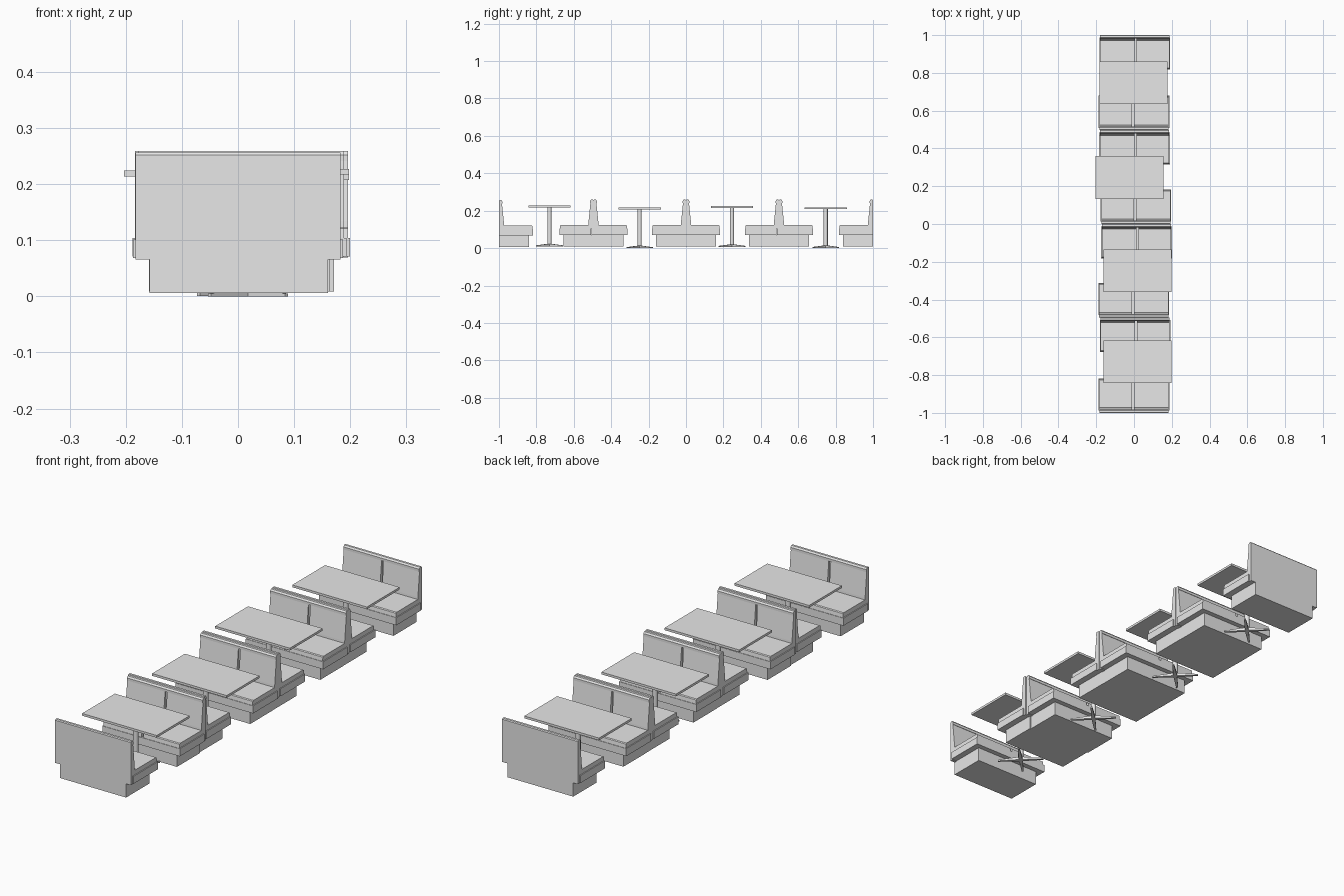
import bpy, bmesh, math
from mathutils import Matrix, Vector

if "Cube" in bpy.data.objects:
    bpy.data.objects.remove(bpy.data.objects["Cube"])

grey = bpy.data.materials.new("plain_grey")
grey.use_nodes = True
grey.diffuse_color = (0.8, 0.8, 0.8, 1)
grey.node_tree.nodes["Principled BSDF"].inputs["Base Color"].default_value = (0.8, 0.8, 0.8, 1)


def finish(name, bm, place):
    """Turn a bmesh into a placed object."""
    bmesh.ops.recalc_face_normals(bm, faces=bm.faces)
    mesh = bpy.data.meshes.new(name)
    bm.to_mesh(mesh)
    bm.free()
    mesh.materials.append(grey)
    obj = bpy.data.objects.new(name, mesh)
    obj.matrix_world = place
    bpy.context.collection.objects.link(obj)
    return obj


def prism(name, profile, x0, x1, place):
    """Extrude a (y, z) profile from x0 to x1."""
    bm = bmesh.new()
    face = bm.faces.new([bm.verts.new((x0, y, z)) for y, z in profile])
    new = bmesh.ops.extrude_face_region(bm, geom=[face])["geom"]
    bmesh.ops.translate(bm, vec=(x1 - x0, 0, 0),
                        verts=[v for v in new if isinstance(v, bmesh.types.BMVert)])
    return finish(name, bm, place)


def box(name, x0, x1, y0, y1, z0, z1, place):
    return prism(name, [(y0, z0), (y1, z0), (y1, z1), (y0, z1)], x0, x1, place)


def bench(label, x, y, z, turned):
    """Single bench, back at y = 0 and seat towards +y before turning."""
    place = Matrix.Translation((x, y, z)) @ Matrix.Rotation(math.pi * turned, 4, "Z")
    half, seam, gap = 0.183, -0.005, 0.005
    box(label + "_plinth", -0.158, 0.16, 0, 0.16, 0, 0.062, place)
    box(label + "_seat_frame", -0.187, 0.187, 0.012, 0.182, 0.062, 0.095, place)
    box(label + "_back_board", -half, half, 0, 0.011, 0.06, 0.24, place)
    # rounded rail along the top of the back
    prism(label + "_top_rail", [(0, 0.232), (0.018, 0.232), (0.018, 0.243),
                                (0.013, 0.25), (0.003, 0.25), (0, 0.246)], -half, half, place)
    # paired seat and back cushions with a seam between
    for side, x0, x1 in (("right", -half, seam - gap), ("left", seam + gap, half)):
        prism(f"{label}_{side}_seat_cushion", [(0.011, 0.095), (0.18, 0.095), (0.178, 0.112),
                                               (0.174, 0.115), (0.011, 0.115)], x0, x1, place)
        prism(f"{label}_{side}_back_cushion", [(0.011, 0.095), (0.029, 0.095), (0.027, 0.125),
                                               (0.016, 0.232), (0.011, 0.232)], x0, x1, place)


def table(label, x, y, z):
    place = Matrix.Translation((x, y, z))
    box(label + "_top", -0.18, 0.18, -0.113, 0.113, 0.207, 0.217, place)
    # round post
    bm = bmesh.new()
    bmesh.ops.create_cone(bm, cap_ends=True, segments=16, radius1=0.011, radius2=0.011,
                          depth=0.2, matrix=Matrix.Translation((0, 0, 0.108)))
    post = finish(label + "_post", bm, place)
    for poly in post.data.polygons:
        poly.use_smooth = len(poly.vertices) == 4
    # four tapered feet in a diagonal cross
    for i in range(4):
        bm = bmesh.new()
        bmesh.ops.create_cube(bm, size=1)
        for v in bm.verts:
            tip = v.co.x > 0
            v.co = Vector((0.097 if tip else 0, v.co.y * (0.008 if tip else 0.016),
                           0 if v.co.z < 0 else (0.005 if tip else 0.014)))
        turn = Matrix.Rotation(math.radians(45 + 90 * i), 4, "Z")
        finish(f"{label}_foot_{i + 1}", bm, place @ turn)


# Benches: x, y, z, turned towards the front
rows = [(0, -1, 0.006, 0), (0.006, -0.495, 0.009, 1), (-0.001, -0.495, 0.009, 0),
        (0.013, 0, 0.009, 1), (0.01, 0, 0.009, 0),
        (0.003, 0.497, 0.009, 1), (0, 0.497, 0.009, 0), (0.004, 1, 0.009, 1)]
for i, row in enumerate(rows):
    bench(f"bench_{i + 1}", *row)

# Tables between facing benches
for i, spot in enumerate([(0.018, -0.73, 0.01), (0.018, -0.248, 0),
                          (-0.023, 0.246, 0.007), (-0.002, 0.747, 0.001)]):
    table(f"table_{i + 1}", *spot)
